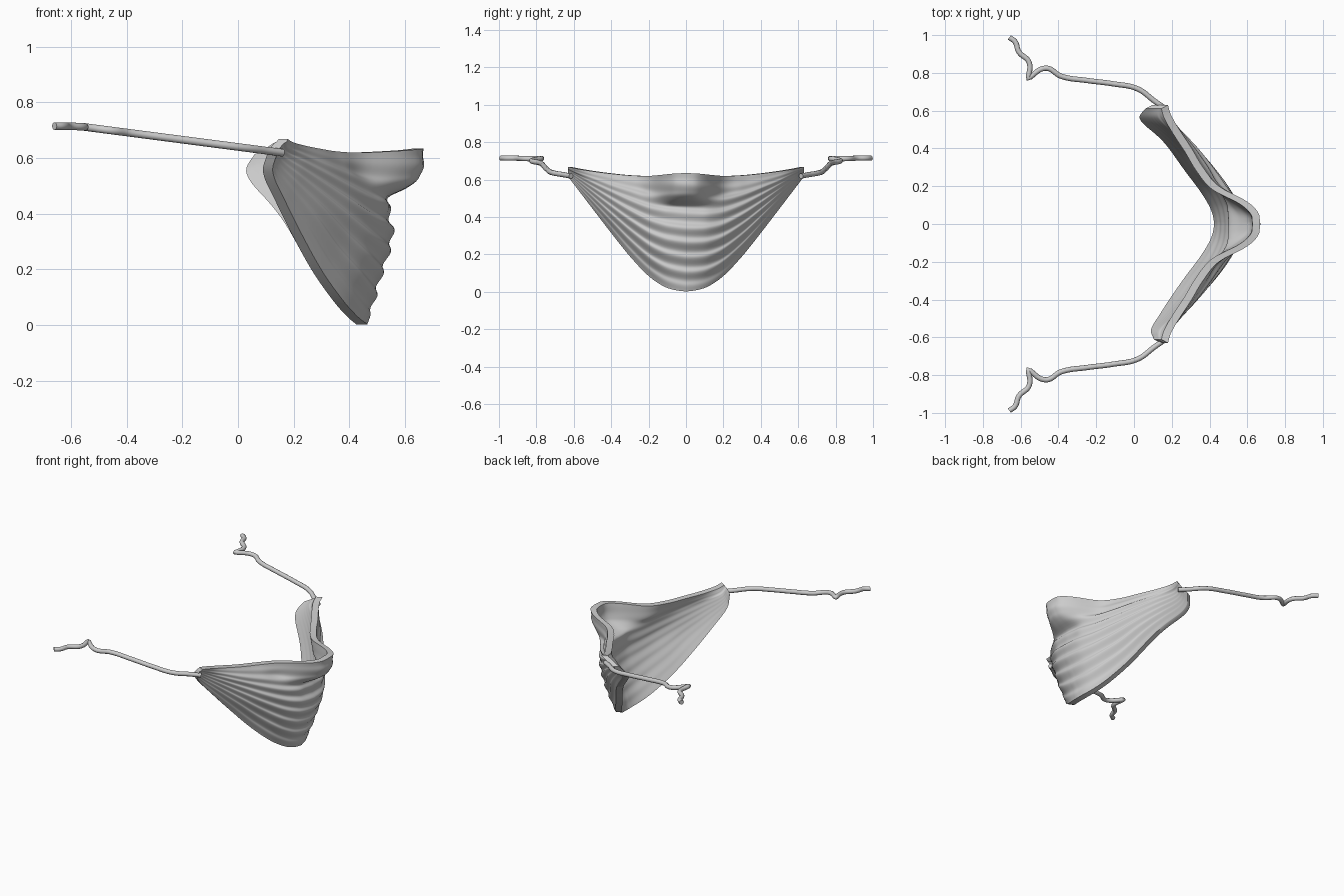
import bpy, math
from mathutils import Vector

cube = bpy.data.objects.get("Cube")
if cube:
    bpy.data.objects.remove(cube)

cloth = bpy.data.materials.new("light grey cloth")
cloth.use_nodes = True
grey = (0.6, 0.6, 0.6, 1)
cloth.diffuse_color = grey
cloth.node_tree.nodes["Principled BSDF"].inputs["Base Color"].default_value = grey


def sample(keys, values, k):
    """Smooth interpolation through key/value pairs (cubic Hermite)."""
    n = len(keys)
    i = max(j for j in range(n - 1) if keys[j] <= k or j == 0)

    def slope(j):
        a, b = max(j - 1, 0), min(j + 1, n - 1)
        return (values[b] - values[a]) / (keys[b] - keys[a])
    h = keys[i + 1] - keys[i]
    s = (k - keys[i]) / h
    return ((2*s**3 - 3*s**2 + 1) * values[i] + (s**3 - 2*s**2 + s) * h * slope(i)
            + (3*s**2 - 2*s**3) * values[i + 1] + (s**3 - s**2) * h * slope(i + 1))


# Cloth shape: distance from the middle, edge heights, and forward depth per level
SIDE = [0, .06, .12, .2, .3, .4, .5, .58, .63]
BOTTOM = [.002, .01, .03, .085, .19, .315, .445, .55, .615]
TOP = [.635, .633, .627, .62, .623, .632, .645, .658, .668]
LEVEL = [0, .25, .5, .72, .77, .84, 1]
DEPTH = [
    [.465, .455, .43, .38, .305, .235, .17, .125, .14],
    [.51, .505, .49, .45, .37, .295, .205, .14, .145],
    [.555, .55, .535, .49, .415, .325, .23, .155, .155],
    [.545, .54, .53, .485, .415, .335, .245, .17, .165],
    [.60, .59, .545, .48, .41, .335, .245, .18, .17],
    [.657, .64, .575, .46, .395, .325, .245, .185, .175],
    [.667, .658, .597, .45, .365, .305, .24, .195, .18],
]


def cloth_point(y, t, pleat):
    a = abs(y)
    low, high = sample(SIDE, BOTTOM, a), sample(SIDE, TOP, a)
    x = sample(LEVEL, [sample(SIDE, row, a) for row in DEPTH], t)
    # pleats gather towards the corners and fade at the rims
    fade = min(1, t / .12) * max(0, min(1, (1 - t) / .25)) * min(1, (.63 - a) / .4)
    wave = pleat * math.sin(math.tau * t / .125 + 1.5 * math.sin(4 * y)) * fade
    # the left cheek flap folds further in
    if y > 0:
        x -= .06 * (1 - t) ** 2 * math.exp(-((y - .58) / .09) ** 2)
    return Vector((x + wave, y, low + (high - low) * t + .4 * wave))


def lining_point(y, t):
    inward = Vector((-1, -.55 * math.tanh(y / .15), 0)).normalized()
    return cloth_point(y, t, .002) + .04 * inward


# Pleated front, smoother lining, and a rim joining them
columns, rows = 120, 90
grid = [(.63 * math.sin((2 * c / columns - 1) * math.pi / 2), r / rows)
        for c in range(columns + 1) for r in range(rows + 1)]
verts = [cloth_point(y, t, .008) for y, t in grid] + [lining_point(y, t) for y, t in grid]
step, layer = rows + 1, len(grid)
faces = []
for c in range(columns):
    for r in range(rows):
        i = c * step + r
        quad = (i, i + step, i + step + 1, i + 1)
        faces += [quad, tuple(layer + v for v in reversed(quad))]
border = ([c * step for c in range(columns)]
          + [columns * step + r for r in range(rows)]
          + [c * step + rows for c in range(columns, 0, -1)]
          + list(range(rows, 0, -1)))
for a, b in zip(border, border[1:] + border[:1]):
    faces.append((b, a, a + layer, b + layer))
mesh = bpy.data.meshes.new("mask_cloth")
mesh.from_pydata(verts, [], faces)
mesh.materials.append(cloth)
mask = bpy.data.objects.new("mask_cloth", mesh)
bpy.context.collection.objects.link(mask)
bpy.context.view_layer.objects.active = mask
mask.select_set(True)
bpy.ops.object.shade_smooth_by_angle(angle=math.radians(50))

# Crinkled tie strings
PATH = [(.16, .615), (.11, .65), (.02, .715), (-.11, .742), (-.25, .76), (-.385, .782),
        (-.467, .825), (-.56, .77), (-.555, .855), (-.61, .912), (-.63, .965), (-.66, .988)]
KINK = 7


def string(name, side):
    curve = bpy.data.curves.new(name, 'CURVE')
    curve.dimensions = '3D'
    curve.bevel_depth = .014
    curve.bevel_resolution = 3
    curve.resolution_u = 8
    curve.use_fill_caps = True
    spline = curve.splines.new('BEZIER')
    spline.bezier_points.add(len(PATH) - 1)
    for i, (point, (x, y)) in enumerate(zip(spline.bezier_points, PATH)):
        point.co = (x, side * y, min(.715, .64 - .13 * x))
        point.handle_left_type = point.handle_right_type = 'VECTOR' if i == KINK else 'AUTO'
    curve.materials.append(cloth)
    bpy.context.collection.objects.link(bpy.data.objects.new(name, curve))


string("left_string", 1)
string("right_string", -1)
